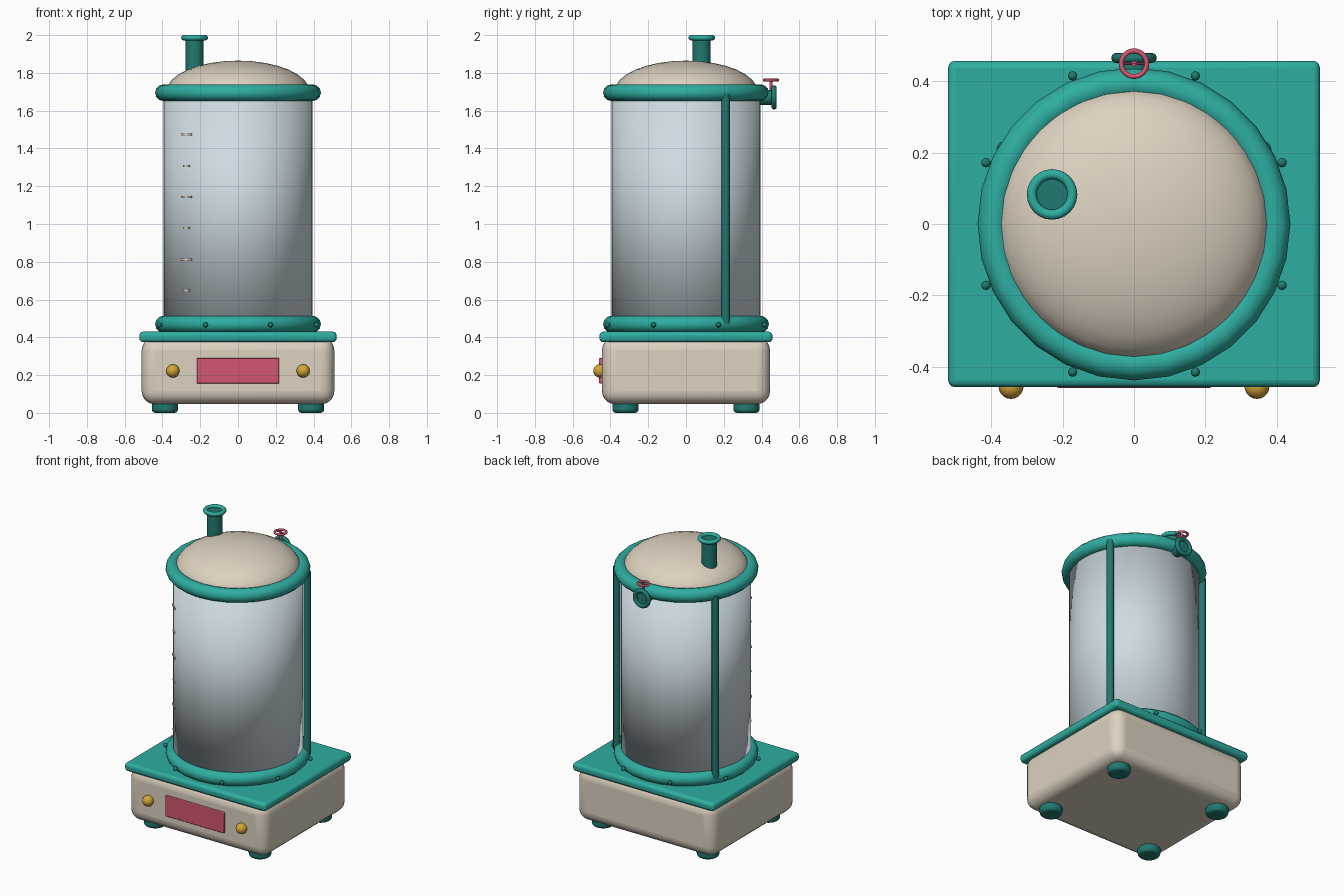
import bpy, bmesh, math
from math import pi, sin, cos, radians
from mathutils import Vector

if "Cube" in bpy.data.objects:
    bpy.data.objects.remove(bpy.data.objects["Cube"])


def material(name, r, g, b):
    lin = [((c / 255 + 0.055) / 1.055) ** 2.4 for c in (r, g, b)]
    m = bpy.data.materials.new(name)
    m.diffuse_color = (*lin, 1)
    m.use_nodes = True
    m.node_tree.nodes["Principled BSDF"].inputs["Base Color"].default_value = m.diffuse_color
    return m


TEAL = material("teal", 46, 174, 161)
DARK = material("dark_teal", 32, 122, 113)
BEIGE = material("beige", 221, 210, 192)
GLASS = material("pale_glass", 206, 220, 227)
RED = material("rose_red", 212, 86, 110)
GOLD = material("gold", 212, 166, 56)


def finish(name, mat, sharp=True):
    ob = bpy.context.object
    ob.name = name
    ob.data.materials.append(mat)
    if sharp:
        bpy.ops.object.shade_smooth_by_angle(angle=radians(40))
    else:
        bpy.ops.object.shade_smooth()
    return ob


def bevel(ob, width, segments):
    mod = ob.modifiers.new("rounding", 'BEVEL')
    mod.width = width
    mod.segments = segments
    mod.limit_method = 'ANGLE'
    return ob


def box(name, mat, lo, hi, width=0, segments=3, turn=0):
    lo, hi = Vector(lo), Vector(hi)
    bpy.ops.mesh.primitive_cube_add(size=1, location=(lo + hi) / 2, rotation=(0, 0, turn))
    ob = bpy.context.object
    ob.scale = hi - lo
    bpy.ops.object.transform_apply(location=False, rotation=False, scale=True)
    finish(name, mat)
    return bevel(ob, width, segments) if width else ob


def tube(name, mat, a, b, r, sides=24, sharp=True):
    a, b = Vector(a), Vector(b)
    rot = (b - a).to_track_quat('Z', 'Y').to_euler()
    bpy.ops.mesh.primitive_cylinder_add(vertices=sides, radius=r, depth=(b - a).length,
                                        location=(a + b) / 2, rotation=rot)
    return finish(name, mat, sharp)


def ring(name, mat, loc, major, minor, sides=28, rot=(0, 0, 0)):
    bpy.ops.mesh.primitive_torus_add(location=loc, rotation=rot, major_radius=major,
                                     minor_radius=minor, major_segments=sides, minor_segments=12)
    return finish(name, mat, False)


def ball(name, mat, loc, r, sides=16):
    bpy.ops.mesh.primitive_uv_sphere_add(segments=sides, ring_count=sides // 2, radius=r, location=loc)
    return finish(name, mat, False)


# Base housing, cover plate and feet
box("base_body", BEIGE, (-0.51, -0.445, 0.046), (0.51, 0.445, 0.40), 0.07, 5)
box("base_plate", TEAL, (-0.522, -0.458, 0.374), (0.522, 0.458, 0.43), 0.02, 3)
for x in (-0.387, 0.387):
    for y in (-0.32, 0.32):
        bevel(tube("foot", DARK, (x, y, 0.0), (x, y, 0.065), 0.069), 0.018, 3)

# Front panel and knobs
box("front_panel", RED, (-0.217, -0.46, 0.155), (0.217, -0.43, 0.291), 0.004, 2)
for x in (-0.345, 0.345):
    ball("knob", GOLD, (x, -0.456, 0.222), 0.035, 20)

# Glass tank, softly shaded over its closed ends
tube("tank", GLASS, (0, 0, 0.45), (0, 0, 1.70), 0.395, 48, sharp=False)

# Collars around the tank ends, with bolts on the lower one
ring("lower_collar", TEAL, (0, 0, 0.47), 0.395, 0.044)
ring("upper_collar", TEAL, (0, 0, 1.695), 0.395, 0.044)
for i in range(8):
    a = radians(22.5 + 45 * i)
    ball("collar_bolt", DARK, (0.45 * cos(a), 0.45 * sin(a), 0.466), 0.014, 10)

# Rods up the back of the tank
for deg in (30, 150):
    x, y = 0.42 * cos(radians(deg)), 0.42 * sin(radians(deg))
    tube("support_rod", DARK, (x, y, 0.47), (x, y, 1.69), 0.022, 12)

# Domed lid: flattened upper half of a sphere
dome = ball("dome_lid", BEIGE, (0, 0, 1.70), 0.38, 32)
bm = bmesh.new()
bm.from_mesh(dome.data)
bmesh.ops.delete(bm, geom=[v for v in bm.verts if v.co.z < -0.01], context='VERTS')
bmesh.ops.scale(bm, vec=(1, 1, 0.165 / 0.38), verts=bm.verts)
bm.to_mesh(dome.data)
bm.free()

# Filler spout on the lid
tube("spout", DARK, (-0.23, 0.083, 1.76), (-0.23, 0.083, 1.985), 0.048)
ring("spout_flange", TEAL, (-0.23, 0.083, 1.986), 0.057, 0.014, 24)

# Outlet valve at the back with a hand wheel
tube("valve_pipe", DARK, (0, 0.39, 1.67), (0, 0.467, 1.67), 0.04)
ring("valve_flange", DARK, (0, 0.466, 1.67), 0.05, 0.014, 24, (pi / 2, 0, 0))
tube("valve_stem", RED, (0, 0.45, 1.70), (0, 0.45, 1.765), 0.008, 10)
ring("valve_wheel", RED, (0, 0.45, 1.762), 0.036, 0.007, 24)
tube("wheel_spoke", RED, (-0.036, 0.45, 1.762), (0.036, 0.45, 1.762), 0.004, 8)

# Level marks on the glass, alternately short and long
for i in range(6):
    z = 0.648 + 0.165 * i
    a = math.atan2(-0.288, -0.272)
    half = 0.036 if i % 2 else 0.021
    p = Vector((0.396 * cos(a), 0.396 * sin(a), z))
    size = Vector((half, 0.004, 0.005))
    box("level_mark", BEIGE, p - size, p + size, turn=a + pi / 2)
